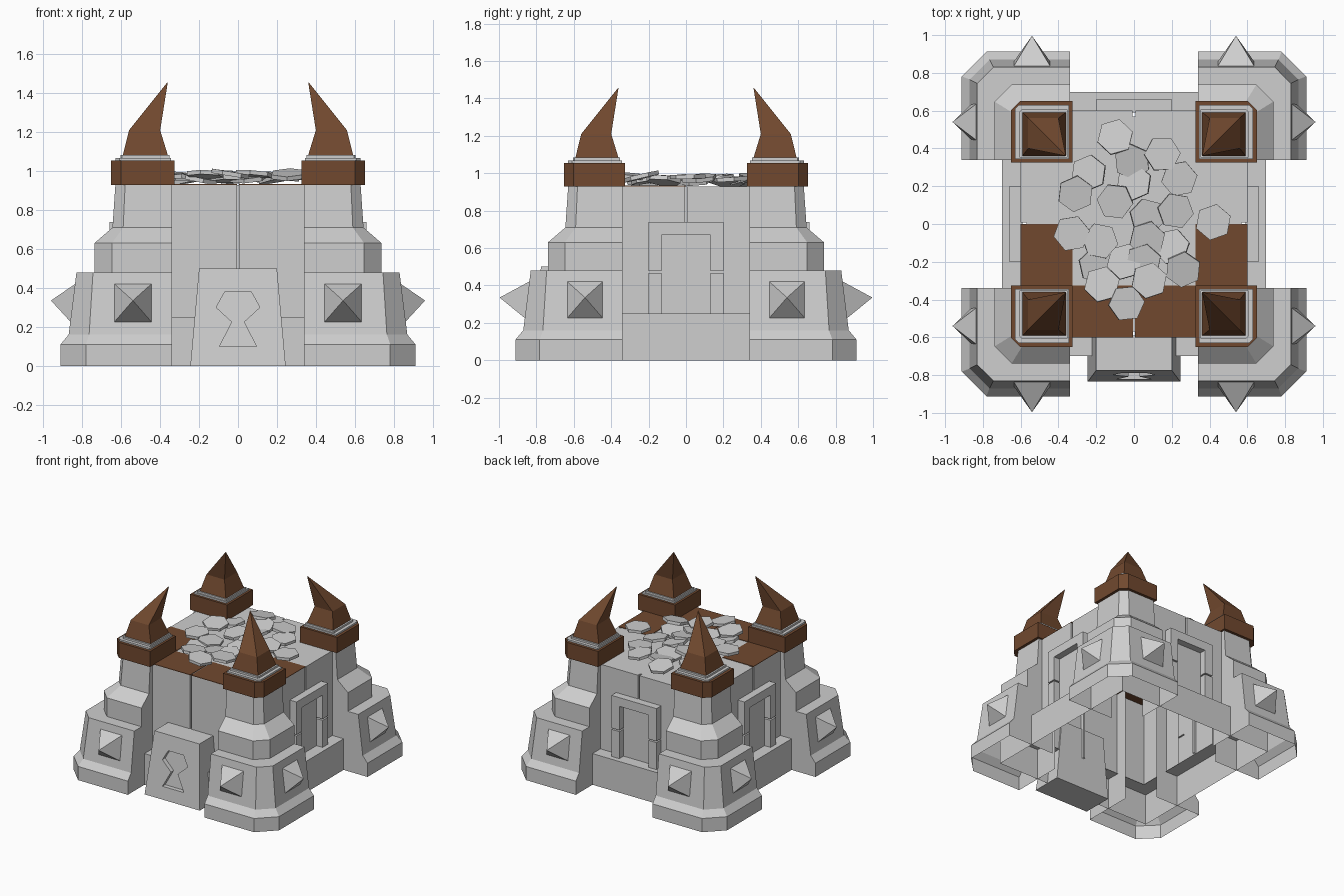
import bpy, bmesh, math, random
from mathutils import Matrix, Euler

if "Cube" in bpy.data.objects:
    bpy.data.objects.remove(bpy.data.objects["Cube"])

random.seed(4)


def material(name, rgb):
    m = bpy.data.materials.new(name)
    m.diffuse_color = (*rgb, 1)
    m.use_nodes = True
    m.node_tree.nodes["Principled BSDF"].inputs["Base Color"].default_value = m.diffuse_color
    return m


STONE = material("pale_stone", (0.62, 0.62, 0.62))
BROWN = material("brown", (0.165, 0.066, 0.028))


def loft(name, rings, mat, top=True, bottom=True, skip=(), mirror=(1, 1), turn=0):
    """Skin rings of (x, y, z) points; skip lists open side segments."""
    bm = bmesh.new()
    rows = [[bm.verts.new((x * mirror[0], y * mirror[1], z)) for x, y, z in r] for r in rings]
    n = len(rings[0])
    for a, b in zip(rows, rows[1:]):
        for i in range(n):
            if i not in skip:
                j = (i + 1) % n
                bm.faces.new((a[i], a[j], b[j], b[i]))
    if bottom:
        bm.faces.new(rows[0][::-1])
    if top:
        bm.faces.new(rows[-1])
    if mirror[0] * mirror[1] < 0:
        bmesh.ops.reverse_faces(bm, faces=bm.faces)
    bm.transform(Matrix.Rotation(turn, 4, 'Z'))
    me = bpy.data.meshes.new(name)
    bm.to_mesh(me)
    bm.free()
    me.materials.append(mat)
    ob = bpy.data.objects.new(name, me)
    bpy.context.collection.objects.link(ob)
    return ob


def rect(x0, x1, y0, y1, z):
    return [(x0, y0, z), (x1, y0, z), (x1, y1, z), (x0, y1, z)]


def box(name, x0, x1, y0, y1, z0, z1, mat, turn=0):
    return loft(name, [rect(x0, x1, y0, y1, z0), rect(x0, x1, y0, y1, z1)], mat, turn=turn)


# Plinth, open underneath
loft("plinth", [rect(-.7, .7, -.7, .7, 0), rect(-.7, .7, -.7, .7, .25),
                rect(-.59, .59, -.59, .59, .25)], STONE, top=False, bottom=False)

# Main walls with a narrow groove down the middle of each side
outline = []
for k in range(4):
    c, s = round(math.cos(k * math.pi / 2)), round(math.sin(k * math.pi / 2))
    for x, y in ((-.6, -.6), (-.007, -.6), (-.007, -.57), (.007, -.57), (.007, -.6)):
        outline.append((x * c - y * s, x * s + y * c))
loft("main_walls", [[(x, y, z) for x, y in outline] for z in (.25, .93)], STONE, bottom=False)

# Brown paving on the front half of the roof
for sx in (-1, 1):
    a, b = sorted((sx * .6, sx * .325))
    box("roof_side_paving", a, b, -.6, 0, .928, .934, BROWN)
    a, b = sorted((sx * .325, sx * .005))
    box("roof_front_paving", a, b, -.6, -.325, .928, .934, BROWN)


# Corner towers
def tower_ring(out, c, z):
    return [(.34, .5, z), (.5, .5, z), (.5, .34, z), (out, .34, z),
            (out, out - c, z), (out - c, out, z), (.34, out, z)]


def cap_ring(i, o, c, z):
    return [(i, i, z), (o, i, z), (o, o - c, z), (o - c, o, z), (i, o, z)]


TOWER = [(.912, .13, 0), (.912, .13, .11), (.87, .105, .16), (.83, .085, .48), (.738, .09, .48),
         (.738, .09, .63), (.645, .055, .71), (.63, .05, .93)]

for sx in (-1, 1):
    for sy in (-1, 1):
        m = (sx, sy)
        loft("tower", [tower_ring(*t) for t in TOWER], STONE, bottom=False, skip=(0, 1), mirror=m)
        loft("tower_cap", [cap_ring(.325, .652, .05, z) for z in (.93, 1.055)], BROWN, mirror=m)
        loft("horn_seat", [cap_ring(.343, .63, .02, 1.05), cap_ring(.343, .63, .02, 1.068),
                           cap_ring(.352, .605, .01, 1.068), cap_ring(.352, .605, .01, 1.083)],
             STONE, mirror=m)
        # Horn leaning in toward the middle
        loft("horn", [rect(.36, .592, .36, .592, 1.08), rect(.4, .56, .4, .56, 1.21),
                      rect(.361, .364, .361, .364, 1.455)], BROWN, mirror=m)
        # Pyramid studs on the two outer faces
        for along_x, tip in ((True, .96), (False, .995)):
            base = [(.855, .44, .22), (.855, .64, .22), (.83, .64, .425), (.83, .44, .425)]
            point = [(tip, .54 + d, .335 + e) for d, e in
                     ((-.001, -.001), (.001, -.001), (.001, .001), (-.001, .001))]
            if along_x:
                loft("stud", [base, point], STONE, mirror=m)
            else:
                swap = lambda r: [(x, y, z) for y, x, z in r][::-1]
                loft("stud", [swap(base), swap(point)], STONE, mirror=m)

# Door frames on the right, back and left
for turn in (0, math.pi / 2, math.pi):
    for y in (-.2, .13):
        box("door_post_lower", .59, .66, y, y + .07, .25, .467, STONE, turn)
        box("door_post_upper", .59, .66, y, y + .07, .478, .67, STONE, turn)
    box("door_lintel", .59, .66, -.2, .2, .67, .74, STONE, turn)
    box("door_panel", .59, .606, -.13, .13, .25, .67, STONE, turn)

# Front gate block with a keyhole recess
gate = loft("keyhole_block", [rect(-.245, .245, -.835, -.59, 0),
                              rect(-.2, .2, -.775, -.59, .5)], STONE)
half = [(.095, .10), (.03, .225), (.112, .30), (.068, .38)]
hole = half + [(-x, z) for x, z in reversed(half)]
cutter = loft("keyhole_cutter", [[(x, -.835 + .12 * z + d, z) for x, z in hole]
                                 for d in (.035, -.1)], STONE)
cutter.hide_render = True
cutter.hide_viewport = True
cut = gate.modifiers.new("keyhole", 'BOOLEAN')
cut.operation = 'DIFFERENCE'
cut.solver = 'EXACT'
cut.object = cutter

# Heap of hexagonal plates on the roof
SPOTS = [(-.24, .27), (0, .22), (-.2, -.22), (-.05, -.2), (.2, -.12), (.07, .04), (.05, -.2),
         (-.18, -.09), (-.01, .33), (.24, .24), (-.1, .12), (.07, -.08), (.22, .07), (-.31, .16),
         (-.33, -.05), (.15, .37), (-.1, .46), (.42, .01), (.26, -.24), (-.17, -.32),
         (.08, -.3), (-.04, -.42)]
for i, (x, y) in enumerate(SPOTS):
    rings = [[(.097 * math.cos(k * math.pi / 3), .097 * math.sin(k * math.pi / 3), z)
              for k in range(6)] for z in (-.011, .011)]
    plate = loft("roof_plate", rings, STONE)
    plate.location = (x, y, .955 + .0015 * i)
    plate.rotation_euler = Euler((random.uniform(-.2, .2), random.uniform(-.2, .2),
                                  random.uniform(0, 1)))
